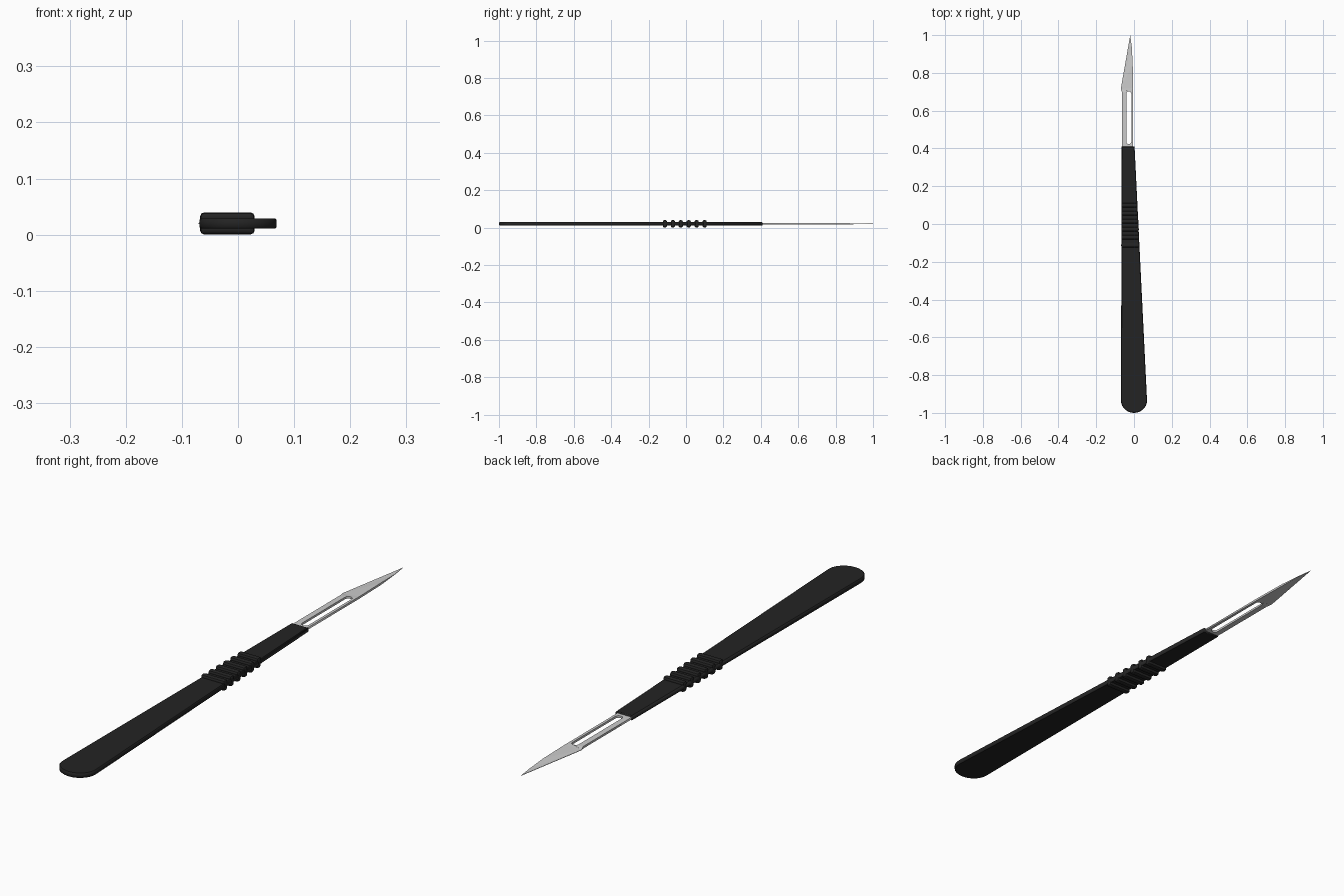
import bpy, math

if "Cube" in bpy.data.objects:
    bpy.data.objects.remove(bpy.data.objects["Cube"])

black = bpy.data.materials.new("black_plastic")
black.diffuse_color = (0.017, 0.017, 0.017, 1)
black.use_nodes = True
black.node_tree.nodes["Principled BSDF"].inputs["Base Color"].default_value = black.diffuse_color
ZC = 0.02  # mid-height of the tool


def plate(name, loops, thick, bevel):
    """Flat chamfered plate from an outline plus optional hole loops."""
    cu = bpy.data.curves.new(name, 'CURVE')
    cu.dimensions, cu.fill_mode = '2D', 'BOTH'
    cu.extrude, cu.bevel_depth = thick / 2 - bevel, bevel
    cu.offset, cu.bevel_resolution = -bevel, 0
    for pts in loops:
        sp = cu.splines.new('POLY')
        sp.points.add(len(pts) - 1)
        for p, (x, y) in zip(sp.points, pts):
            p.co = (x, y, 0, 1)
        sp.use_cyclic_u = True
    tmp = bpy.data.objects.new(name + "_curve", cu)
    bpy.context.collection.objects.link(tmp)
    dg = bpy.context.evaluated_depsgraph_get()
    me = bpy.data.meshes.new_from_object(tmp.evaluated_get(dg))
    bpy.data.objects.remove(tmp)
    ob = bpy.data.objects.new(name, me)
    ob.location.z = ZC
    bpy.context.collection.objects.link(ob)
    return ob


def arc(cx, cy, rx, ry, a0, a1, n):
    return [(cx + rx * math.cos(math.radians(a0 + (a1 - a0) * i / n)),
             cy + ry * math.sin(math.radians(a0 + (a1 - a0) * i / n))) for i in range(n + 1)]


# Handle: tapered bar with a rounded butt
outline = arc(0, -0.935, 0.069, 0.065, 180, 360, 14) + [(0.003, 0.41), (-0.065, 0.41)]
handle = plate("handle", [outline], 0.018, 0.003)
handle.data.materials.clear()
handle.data.materials.append(black)

# Grip ribs: flush with the handle sides, standing proud above and below
for i in range(6):
    y = -0.113 + i * 0.0425
    left = -0.069 + 0.004 * (y + 0.935) / 1.345
    right = 0.069 - 0.066 * (y + 0.935) / 1.345
    bpy.ops.mesh.primitive_cube_add(size=1, location=((left + right) / 2, y, ZC))
    rib = bpy.context.object
    rib.name = f"grip_rib_{i + 1}"
    for v in rib.data.vertices:
        v.co.x *= right - left + 0.002
        v.co.y *= 0.022
        v.co.z *= 0.039
    bev = rib.modifiers.new("rounding", 'BEVEL')
    bev.width, bev.segments = 0.007, 2
    rib.data.materials.append(black)

# Blade: slotted shank with a pointed tip
blade_outline = [(-0.063, 0.38), (-0.004, 0.38), (-0.004, 0.72), (-0.007, 0.85),
                 (-0.012, 0.94), (-0.02, 1.0), (-0.07, 0.715), (-0.063, 0.695)]
slot = (arc(-0.0275, 0.435, 0.0135, 0.012, 180, 360, 6)
        + arc(-0.0275, 0.69, 0.0135, 0.012, 0, 180, 6))
blade = plate("blade", [blade_outline, slot], 0.008, 0.0)

# Thin the cutting edge and point
for v in blade.data.vertices:
    if v.co.y > 0.9 or (v.co.y > 0.7 and v.co.x < -0.05):
        v.co.z *= 0.2
